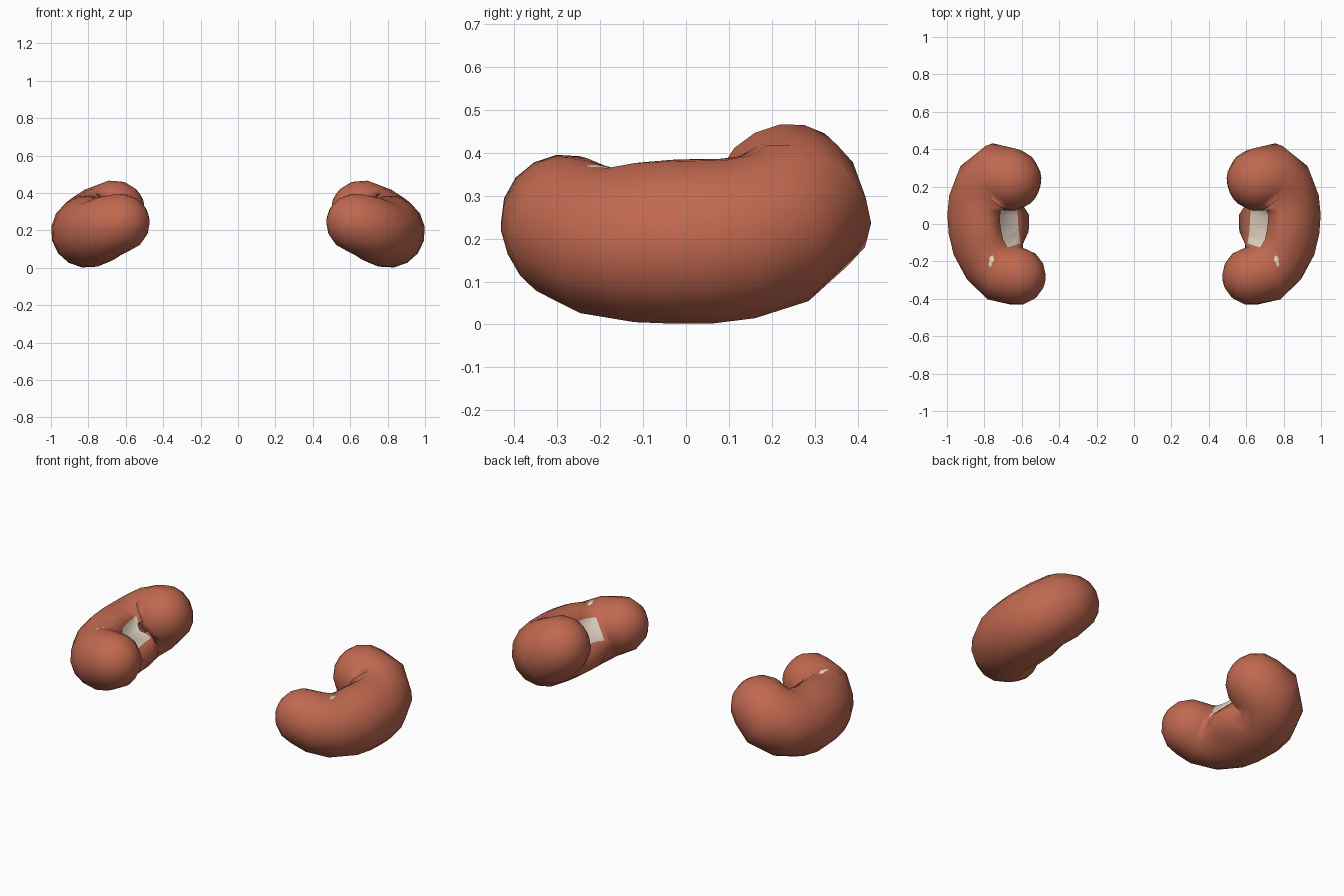
import bpy, bmesh, math
from mathutils import Vector

if "Cube" in bpy.data.objects:
    bpy.data.objects.remove(bpy.data.objects["Cube"])


def material(name, col):
    m = bpy.data.materials.new(name)
    m.diffuse_color = (*col, 1)
    m.use_nodes = True
    m.node_tree.nodes["Principled BSDF"].inputs["Base Color"].default_value = m.diffuse_color
    return m


RED = material("brick red", (0.53, 0.14, 0.08))
CREAM = material("pale cream", (0.74, 0.64, 0.53))

# centre line of the bean: x, y, z, radius, amount of hollow on the inner side
PATH = [(.665, .238, .299, .170, 0), (.715, .254, .266, .184, 0), (.776, .20, .222, .188, 0),
        (.803, .12, .199, .190, .7), (.808, .05, .192, .192, 1), (.803, -.03, .191, .191, 1),
        (.788, -.11, .190, .187, .95), (.750, -.20, .193, .174, .2),
        (.69, -.264, .222, .167, 0), (.63, -.277, .240, .158, 0)]
# section of the hollow, starting on the inner side and turning over the top
HOLLOW = [.52, .92, 1.02, 1.02, 1, 1, 1, 1, 1, 1, 1, 1, 1.02, 1.12, 1.29, 1.0]
SIDES = 16
NORMAL = Vector((.6, 0, .8))


def kidney(name, side):
    bm = bmesh.new()
    pts = [Vector(p[:3]) for p in PATH]
    tans = [(pts[min(i + 1, len(pts) - 1)] - pts[max(i - 1, 0)]).normalized()
            for i in range(len(pts))]
    stations = [(p, t, q[3], q[4]) for p, t, q in zip(pts, tans, PATH)]

    # rounded ends
    def cap(end, sign):
        p, t, r, _ = stations[end]
        return [(p + t * sign * r * math.sin(a), t, r * math.cos(a), 0)
                for a in map(math.radians, (25, 50, 72))]
    first, last = cap(0, -1), cap(-1, 1)
    stations = first[::-1] + stations + last

    rings = []
    for p, t, r, w in stations:
        b = t.cross(NORMAL).normalized()
        n = b.cross(t)
        ring = []
        for k in range(SIDES):
            a = 2 * math.pi * k / SIDES
            s = r * (1 + w * (HOLLOW[k] - 1))
            ring.append(bm.verts.new(p + (b * math.cos(a) + n * math.sin(a)) * s))
        rings.append(ring)
    for i in range(len(rings) - 1):
        for k in range(SIDES):
            j = (k + 1) % SIDES
            f = bm.faces.new((rings[i][k], rings[i][j], rings[i + 1][j], rings[i + 1][k]))
            # pale floor of the hollow
            if 6 <= i <= 9 and k in (0, SIDES - 1):
                f.material_index = 1
    for ring, st, sgn in ((rings[0], stations[0], -1), (rings[-1], stations[-1], 1)):
        tip = bm.verts.new(st[0] + st[1] * sgn * .008)
        for k in range(SIDES):
            bm.faces.new((ring[k], ring[(k + 1) % SIDES], tip))
    finish(bm, name, side, (RED, CREAM))


def finish(bm, name, side, mats):
    for v in bm.verts:
        v.co.x *= side
    bmesh.ops.recalc_face_normals(bm, faces=bm.faces)
    me = bpy.data.meshes.new(name)
    bm.to_mesh(me)
    bm.free()
    for m in mats:
        me.materials.append(m)
    for f in me.polygons:
        f.use_smooth = True
    ob = bpy.data.objects.new(name, me)
    bpy.context.collection.objects.link(ob)


def pale_spot(name, side):
    # small inner piece showing through the top of the front lobe
    bm = bmesh.new()
    bmesh.ops.create_uvsphere(bm, u_segments=12, v_segments=8, radius=1)
    for v in bm.verts:
        v.co = Vector((.757 + v.co.x * .04, -.215 + v.co.y * .065, .338 + v.co.z * .034))
    finish(bm, name, side, (CREAM,))


for label, side in (("right", 1), ("left", -1)):
    kidney(label + "_kidney", side)
    pale_spot(label + "_inner_spot", side)
